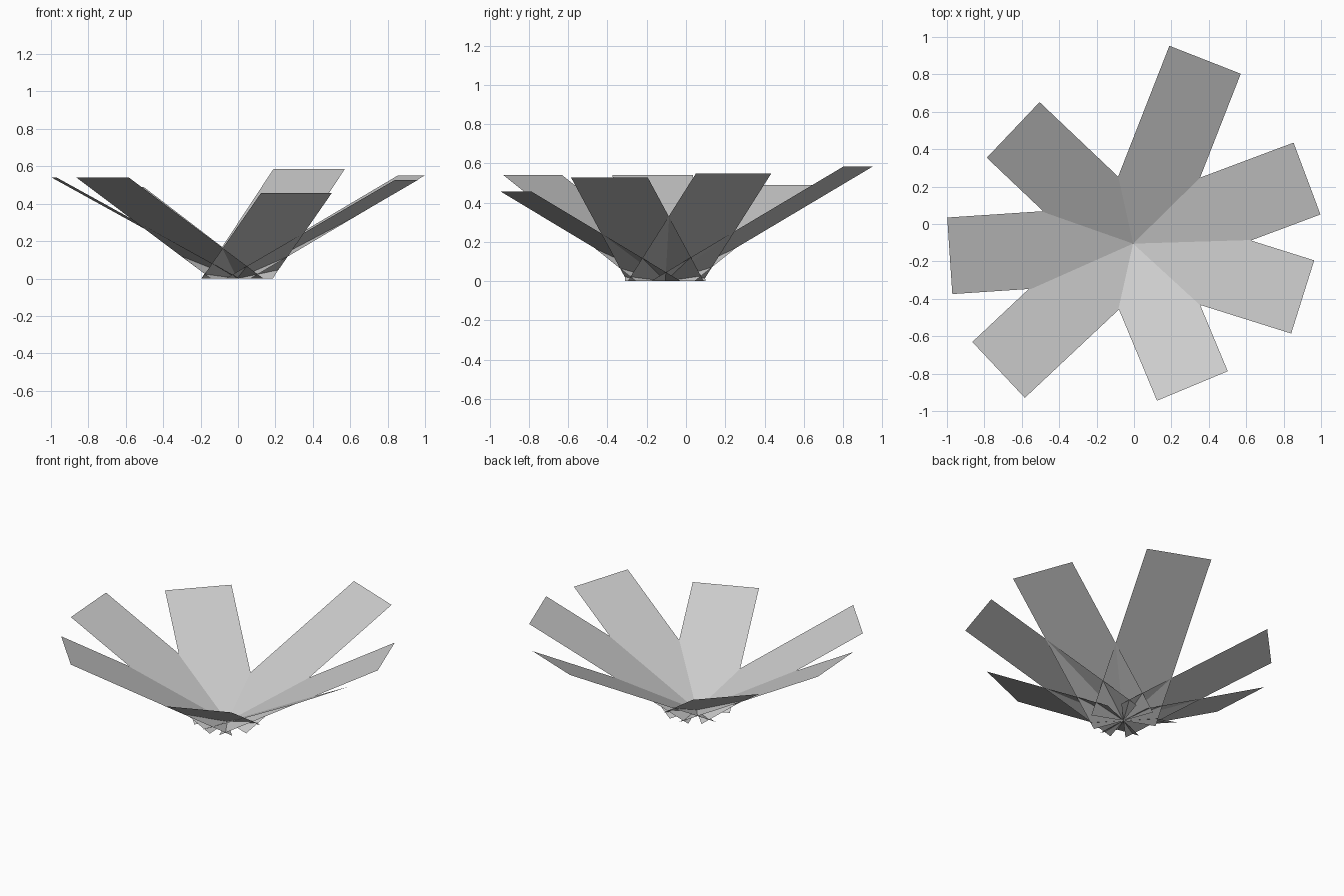
import bpy
import bmesh
import math
from mathutils import Vector

if "Cube" in bpy.data.objects:
    bpy.data.objects.remove(bpy.data.objects["Cube"])

# One flat grey for every leaf
grey = bpy.data.materials.new("light_grey")
grey.diffuse_color = (0.6, 0.6, 0.6, 1.0)
grey.use_nodes = True
grey.node_tree.nodes["Principled BSDF"].inputs["Base Color"].default_value = grey.diffuse_color

CENTRE = Vector((-0.005, -0.105, 0.0))
HALF_WIDTH = 0.205


def make_leaf(name, tip_x, tip_y, tip_z):
    """Flat rectangular leaf rising outward from the shared base point."""
    tip = Vector((tip_x, tip_y, tip_z))
    out = tip - CENTRE
    angle = math.atan2(out.y, out.x)
    side = Vector((-math.sin(angle), math.cos(angle), 0)) * HALF_WIDTH
    bm = bmesh.new()
    corners = (CENTRE + side, CENTRE - side, tip - side, tip + side)
    bm.faces.new([bm.verts.new(c) for c in corners])
    bm.normal_update()
    for f in bm.faces:
        if f.normal.z < 0:
            f.normal_flip()
    mesh = bpy.data.meshes.new(name)
    bm.to_mesh(mesh)
    bm.free()
    mesh.materials.append(grey)
    bpy.context.collection.objects.link(bpy.data.objects.new(name, mesh))


# Midpoint of each leaf tip
tips = [
    (0.380, 0.878, 0.585),
    (0.925, 0.243, 0.550),
    (0.902, -0.390, 0.528),
    (0.312, -0.866, 0.457),
    (-0.724, -0.780, 0.540),
    (-0.985, -0.170, 0.541),
    (-0.646, 0.503, 0.490),
]
for i, t in enumerate(tips, 1):
    make_leaf(f"leaf_{i}", *t)
